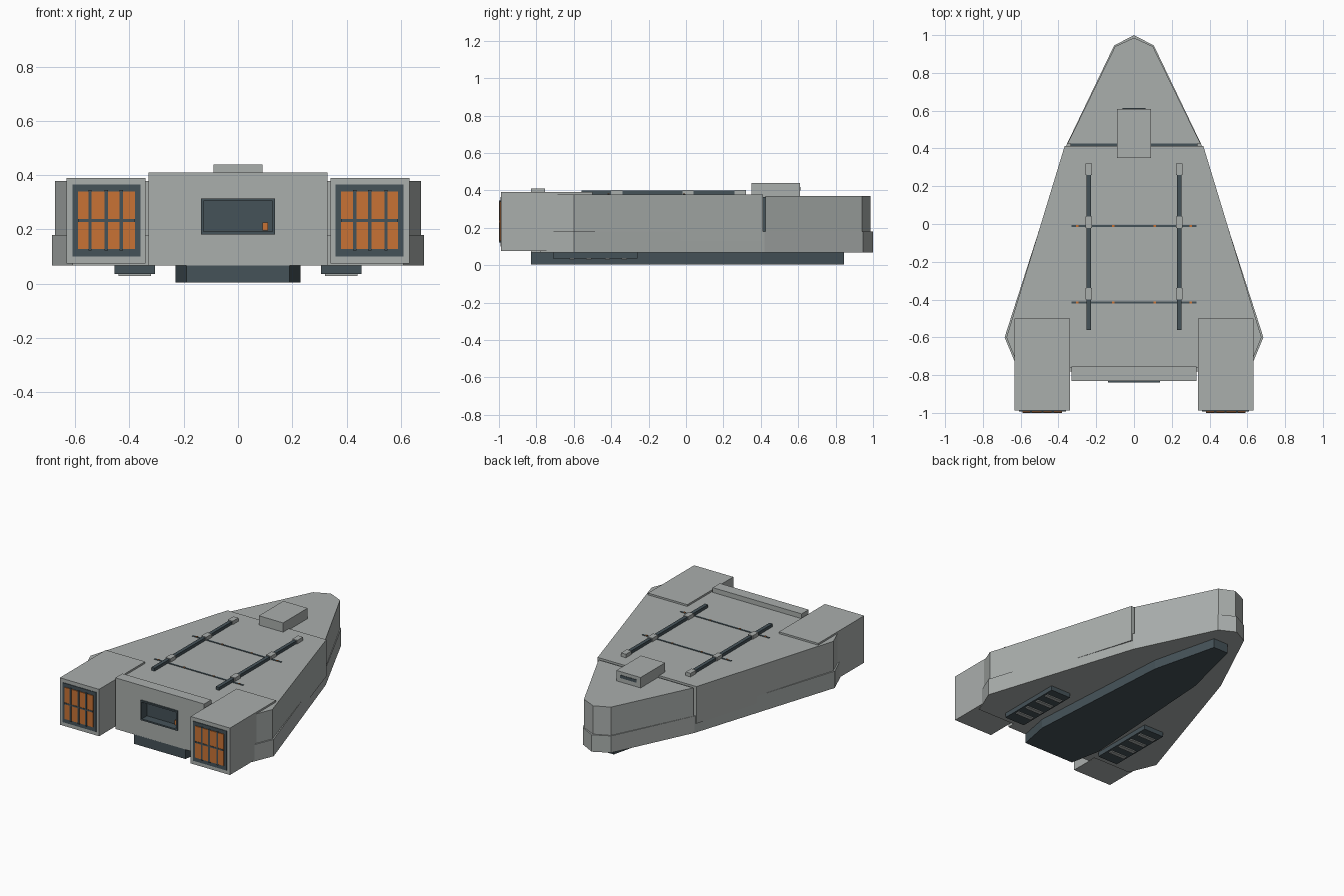
import bpy
import bmesh

cube = bpy.data.objects.get("Cube")
if cube:
    bpy.data.objects.remove(cube)


def material(name, r, g, b):
    m = bpy.data.materials.new(name)
    m.use_nodes = True
    m.diffuse_color = (r, g, b, 1)
    m.node_tree.nodes["Principled BSDF"].inputs["Base Color"].default_value = (r, g, b, 1)
    return m


GREY = material("hull grey", 0.40, 0.425, 0.415)
DARK = material("dark slate", 0.06, 0.085, 0.098)
ORANGE = material("engine orange", 0.58, 0.17, 0.035)


def prism(name, outline, z0, z1, mat):
    """Extrude a flat outline between two heights."""
    bm = bmesh.new()
    low = [bm.verts.new((x, y, z0)) for x, y in outline]
    high = [bm.verts.new((x, y, z1)) for x, y in outline]
    bm.faces.new(low[::-1])
    bm.faces.new(high)
    n = len(outline)
    for i in range(n):
        j = (i + 1) % n
        bm.faces.new((low[i], low[j], high[j], high[i]))
    bmesh.ops.recalc_face_normals(bm, faces=bm.faces[:])
    mesh = bpy.data.meshes.new(name)
    bm.to_mesh(mesh)
    bm.free()
    mesh.materials.append(mat)
    ob = bpy.data.objects.new(name, mesh)
    bpy.context.collection.objects.link(ob)
    return ob


def mirrored(half):
    return half + [(-x, y) for x, y in reversed(half) if x > 0]


def box(name, xs, ys, zs, mat):
    (x0, x1), (y0, y1) = sorted(xs), ys
    return prism(name, [(x0, y0), (x1, y0), (x1, y1), (x0, y1)], *zs, mat)


# Hull: lower band, upper main body, upper nose and the dark core in the seam
prism("lower_hull", mirrored([(0.61, -0.78), (0.685, -0.6), (0.357, 0.42),
                              (0.105, 0.945), (0, 1)]), 0.067, 0.18, GREY)
prism("upper_hull", mirrored([(0.61, -0.76), (0.675, -0.6), (0.367, 0.413)]), 0.13, 0.378, GREY)
prism("upper_nose", mirrored([(0.352, 0.425), (0.1, 0.94), (0, 0.986)]), 0.17, 0.37, GREY)
prism("seam_core", mirrored([(0.335, 0.40), (0.335, 0.44)]), 0.17, 0.364, DARK)

# Rear bulkhead with a recessed window
bulkhead = box("rear_bulkhead", (-0.33, 0.33), (-0.83, -0.755), (0.067, 0.41), GREY)
cutter = box("window_cutter", (-0.13, 0.13), (-0.9, -0.775), (0.185, 0.31), DARK)
cutter.hide_render = True
cutter.hide_viewport = True
cut = bulkhead.modifiers.new("window", "BOOLEAN")
cut.object = cutter
cut.operation = "DIFFERENCE"
cut.solver = "EXACT"

depth = (-0.84, -0.776)
box("window_back", (-0.13, 0.13), (-0.785, -0.776), (0.185, 0.31), DARK)
box("window_sill", (-0.137, 0.137), depth, (0.182, 0.192), DARK)
box("window_lintel", (-0.137, 0.137), depth, (0.304, 0.314), DARK)
for s in (-1, 1):
    box("window_jamb", (s * 0.127, s * 0.137), depth, (0.192, 0.304), DARK)
box("window_lamp", (0.09, 0.11), (-0.80, -0.784), (0.196, 0.226), ORANGE)

# Keel
prism("keel", mirrored([(0.19, -0.83), (0.23, -0.62), (0.165, 0.4), (0.055, 0.845)]),
      0.004, 0.07, DARK)

# Sensor box on the nose
box("sensor_box", (-0.09, 0.09), (0.35, 0.61), (0.365, 0.44), GREY)
box("sensor_slot", (-0.06, 0.06), (0.609, 0.613), (0.398, 0.418), DARK)

# Cross seams on the deck with small lamps
for y in (-0.415, -0.01):
    box("deck_seam", (-0.33, 0.33), (y - 0.006, y + 0.006), (0.375, 0.381), DARK)
    for x in (-0.3, -0.11, 0.11, 0.3):
        box("seam_lamp", (x - 0.006, x + 0.006), (y - 0.005, y + 0.005), (0.377, 0.383), ORANGE)

for s in (-1, 1):
    # Engine block
    box("engine_block", (s * 0.34, s * 0.632), (-0.988, -0.5), (0.075, 0.39), GREY)
    box("engine_panel", (s * 0.36, s * 0.61), (-0.992, -0.985), (0.1, 0.365), DARK)
    box("engine_glow", (s * 0.38, s * 0.59), (-0.997, -0.99), (0.128, 0.34), ORANGE)
    for x in (0.43, 0.485, 0.545):
        box("grille_bar", (s * (x - 0.006), s * (x + 0.006)), (-1, -0.99), (0.122, 0.345), DARK)
    box("grille_crossbar", (s * 0.38, s * 0.59), (-1, -0.99), (0.228, 0.238), DARK)

    # Deck rail and its clips
    box("deck_rail", (s * 0.228, s * 0.252), (-0.56, 0.3), (0.375, 0.398), DARK)
    for y in (-0.37, 0.01, 0.29):
        box("rail_clip", (s * 0.222, s * 0.258), (y - 0.03, y + 0.03), (0.375, 0.402), GREY)

    # Louvred vent under the hull
    box("belly_vent", (s * 0.305, s * 0.455), (-0.71, -0.26), (0.036, 0.07), DARK)
    for y in (-0.61, -0.52, -0.42, -0.33):
        box("vent_slat", (s * 0.32, s * 0.44), (y - 0.014, y + 0.014), (0.029, 0.037), GREY)
